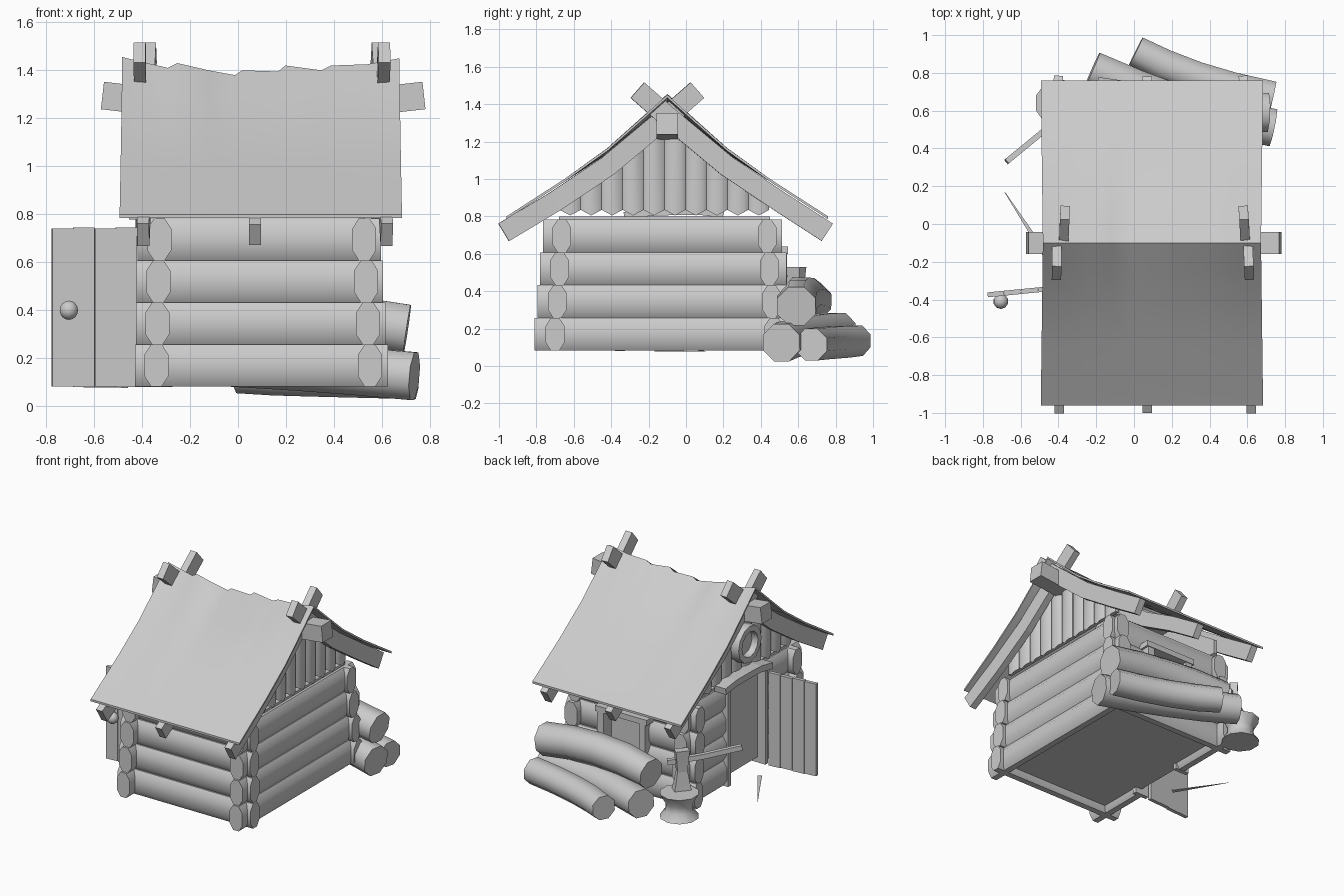
import bpy, bmesh, math
from mathutils import Vector

if "Cube" in bpy.data.objects:
    bpy.data.objects.remove(bpy.data.objects["Cube"])

grey = bpy.data.materials.new("weathered_grey")
grey.diffuse_color = (0.6, 0.6, 0.6, 1)
grey.use_nodes = True
grey.node_tree.nodes["Principled BSDF"].inputs["Base Color"].default_value = grey.diffuse_color


def finish(name, bm, smooth=0):
    bmesh.ops.recalc_face_normals(bm, faces=bm.faces)
    me = bpy.data.meshes.new(name)
    bm.to_mesh(me)
    bm.free()
    me.materials.append(grey)
    ob = bpy.data.objects.new(name, me)
    bpy.context.collection.objects.link(ob)
    if smooth:
        bpy.context.view_layer.objects.active = ob
        ob.select_set(True)
        bpy.ops.object.shade_smooth_by_angle(angle=math.radians(smooth))
        ob.select_set(False)
    return ob


def sweep(name, path, section, scales=None, up=(0, 0, 1), smooth=0):
    """Carry a section (sideways, upwards) along a path and cap both ends."""
    bm = bmesh.new()
    pts = [Vector(p) for p in path]
    rings = []
    for i, p in enumerate(pts):
        t = (pts[min(i + 1, len(pts) - 1)] - pts[max(i - 1, 0)]).normalized()
        side = t.cross(Vector(up)).normalized()
        n = side.cross(t)
        s = scales[i] if scales else 1
        rings.append([bm.verts.new(p + (side * u + n * v) * s) for u, v in section])
    k = len(section)
    for a, b in zip(rings, rings[1:]):
        for j in range(k):
            bm.faces.new((a[j], a[(j + 1) % k], b[(j + 1) % k], b[j]))
    bm.faces.new(rings[0])
    bm.faces.new(rings[-1])
    return finish(name, bm, smooth)


def rect(w, h):
    return [(-w / 2, -h / 2), (w / 2, -h / 2), (w / 2, h / 2), (-w / 2, h / 2)]


def ngon(r, k=8):
    return [(r * math.cos((j + .5) * math.tau / k), r * math.sin((j + .5) * math.tau / k))
            for j in range(k)]


LOG = [(.022, .088), (.05, .045), (.05, -.045), (.022, -.088),
       (-.022, -.088), (-.05, -.045), (-.05, .045), (-.022, .088)]


def wall_log(name, a, b):
    sweep(name, [a, b], LOG, smooth=50)


# Log walls, leaning slightly inwards towards the top
for i in range(4):
    z = .17 + .175 * i
    x0, x1 = -.43 + .004 * i, .625 - .01 * i
    y0, y1 = -.81 + .015 * i, .59 - .026 * i
    yf, yb = -.70 + .012 * i, .47 - .012 * i
    xl, xr = -.34 + .004 * i, .55 - .008 * i
    wall_log("front_wall_log", (x0, yf, z), (x1, yf, z))
    wall_log("right_wall_log", (xr, y0, z), (xr, y1, z))
    wall_log("left_wall_log_front", (xl, y0, z), (xl, -.34, z))
    wall_log("left_wall_log_back", (xl, .08, z), (xl, y1, z))
    if i in (1, 2):
        wall_log("back_wall_log_left", (x0, yb, z), (-.03, yb, z))
        wall_log("back_wall_log_right", (.30, yb, z), (x1, yb, z))
    else:
        wall_log("back_wall_log", (x0, yb, z), (x1, yb, z))

# Plain inner box closing the floor, doorway and window
sweep("inner_box", [(.095, -.115, .12), (.095, -.115, .80)], rect(.87, 1.13), up=(0, 1, 0))

# Window frame in the back wall
for x in (-.03, .30):
    sweep("window_post", [(x, .48, .26), (x, .48, .64)], rect(.05, .12), up=(0, 1, 0))
for z in (.27, .62):
    sweep("window_rail", [(-.07, .48, z), (.34, .48, z)], rect(.13, .04))

# Door frame, bent lintel and sliver on the ground by the doorway
for y in (-.34, .08):
    sweep("door_post", [(-.345, y, .08), (-.345, y, .78)], rect(.03, .11), up=(1, 0, 0))
sweep("door_lintel", [(-.41, -.33, .80), (-.41, -.2, .825), (-.41, -.06, .83),
                      (-.41, .08, .83), (-.41, .2, .815)], rect(.09, .045))
sweep("ground_sliver", [(-.47, -.16, .08), (-.685, .17, .08)], rect(.03, .006), [1, .1])

# Open plank door with a knob
d0, d1 = Vector((-.42, -.34, 0)), Vector((-.775, -.375, 0))
for j in range(4):
    a, b = d0.lerp(d1, j / 4 + .004), d0.lerp(d1, (j + 1) / 4)
    zb, zt = .08 + .003 * (j % 2), .745 - .004 * (j % 2)
    m = Vector((0, 0, (zb + zt) / 2))
    sweep("door_plank", [a + m, b + m], rect(.026, zt - zb))
bm = bmesh.new()
bmesh.ops.create_uvsphere(bm, u_segments=10, v_segments=8, radius=.04)
bmesh.ops.translate(bm, vec=(-.705, -.41, .40), verts=bm.verts)
finish("door_knob", bm, 40)

# Rafters: (distance from ridge, height) centre line
YR = -.1
RAFTER = [(-.16, 1.475), (0, 1.335), (.32, 1.068), (.6, .88), (.875, .715)]
for sgn, x_tops, x_feet in ((-1, (-.365, .58), (-.395, .62)), (1, (-.41, .61), (-.40, .58))):
    for xt, xf in zip(x_tops, x_feet):
        path = [(xt + (xf - xt) * k / 4, YR + sgn * (d - .02 * (sgn > 0 and k == 4)), z)
                for k, (d, z) in enumerate(RAFTER)]
        sweep("rafter", path, rect(.05, .11))
    sweep("middle_rafter", [(.07, YR + sgn * (d - .02 * (sgn > 0 and d > .8)),
                             z - .06 * (d < .1) - .03 * (.1 < d < .4))
                            for d, z in RAFTER[1:]], rect(.05, .1))

# Sagging roof sheets, mirrored about the ridge
RIDGE = [(-.48, 1.455), (-.29, 1.41), (-.25, 1.43), (-.12, 1.40), (-.01, 1.38), (.02, 1.40),
         (.17, 1.395), (.20, 1.42), (.35, 1.40), (.39, 1.42), (.54, 1.425), (.675, 1.45)]
SLOPE = [(0, 1.45), (.15, 1.315), (.32, 1.165), (.55, 1.0), (.86, .80)]
for sgn, name in ((-1, "front_roof"), (1, "back_roof")):
    bm = bmesh.new()
    rows = []
    for d, z in SLOPE:
        f = max(0, 1 - d / .5) ** 1.5
        rows.append([bm.verts.new((.095 + (x - .0975) * (1 + .022 * d), YR + sgn * d,
                                   z + f * (rz - 1.45))) for x, rz in RIDGE])
    for a, b in zip(rows, rows[1:]):
        for j in range(len(a) - 1):
            bm.faces.new((a[j], a[j + 1], b[j + 1], b[j]))
    top = list(bm.faces)
    ext = bmesh.ops.extrude_face_region(bm, geom=top, use_keep_orig=True)
    low = [v for v in ext["geom"] if isinstance(v, bmesh.types.BMVert)]
    bmesh.ops.translate(bm, vec=(0, 0, -.015), verts=low)
    finish(name, bm, 35)

# Ridge beam, ends kicked up
sweep("ridge_beam", [(-.565, YR, 1.295), (-.35, YR, 1.27), (.1, YR, 1.24),
                     (.55, YR, 1.27), (.775, YR, 1.295)], rect(.115, .115))


def under_roof(d):
    for (a, za), (b, zb) in zip(RAFTER, RAFTER[1:]):
        if a <= d <= b:
            return za + (zb - za) * (d - a) / (b - a) + .02
    return .8


# Gable planks: rounded upright boards cut to the roof line
for x, out in ((-.35, -1), (.53, 1)):
    for j in range(10):
        yc = -.115 + (j - 4.5) * .112
        bm = bmesh.new()
        ring = []
        for u, v in ((-.056, -.02), (-.056, .005), (-.035, .022), (0, .028),
                     (.035, .022), (.056, .005), (.056, -.02)):
            y = yc + u
            zb = .805 + .03 * abs(u) / .056
            zt = max(under_roof(abs(y - YR)), zb + .01)
            ring.append([bm.verts.new((x + out * v, y, h)) for h in (zb, zt)])
        for a, b in zip(ring, ring[1:] + ring[:1]):
            bm.faces.new((a[0], b[0], b[1], a[1]))
        bm.faces.new([r[0] for r in ring])
        bm.faces.new([r[1] for r in ring])
        finish("gable_plank", bm, 45)

# Round window on the left gable
ring = []
bm = bmesh.new()
for j in range(12):
    c, s = math.cos(j * math.tau / 12), math.sin(j * math.tau / 12)
    ring.append([bm.verts.new((x, -.11 + r * c, 1.03 + r * s))
                 for x, r in ((-.36, .135), (-.43, .13), (-.43, .09), (-.385, .085))])
for a, b in zip(ring, ring[1:] + ring[:1]):
    for k in range(3):
        bm.faces.new((a[k], b[k], b[k + 1], a[k + 1]))
bm.faces.new([r[3] for r in ring])
finish("round_window", bm, 35)

# Stacked firewood logs behind the house, bowed along their length
for a, m, b, r in (((-.20, .68, .345), (.25, .615, .37), (.705, .59, .32), .112),
                   ((-.22, .82, .19), (.25, .63, .165), (.735, .51, .125), .108),
                   ((.01, .915, .135), (.33, .775, .125), (.735, .67, .115), .092)):
    A, M, B = Vector(a), Vector(m), Vector(b)
    path = [A * (1 - t) * (1 - 2 * t) + M * 4 * t * (1 - t) + B * t * (2 * t - 1)
            for t in (0, .25, .5, .75, 1)]
    sweep("firewood_log", path, ngon(r), [.95, 1, 1, 1, 1], smooth=50)

# Chopping stump
sweep("stump", [(-.395, .64, h) for h in (.08, .13, .18, .25)], ngon(.13, 10),
      [1, .72, .7, 1], up=(0, 1, 0), smooth=50)

# Axe stuck in the stump
sweep("axe_handle", [(-.30, .64, .44), (-.48, .49, .475), (-.675, .33, .53)], rect(.03, .035))
sweep("axe_head", [(-.38, .59, h) for h in (.22, .28, .38, .44, .53)], rect(.05, .085),
      [1.5, 1.2, .8, .9, 1.1], up=(.64, .77, 0))
